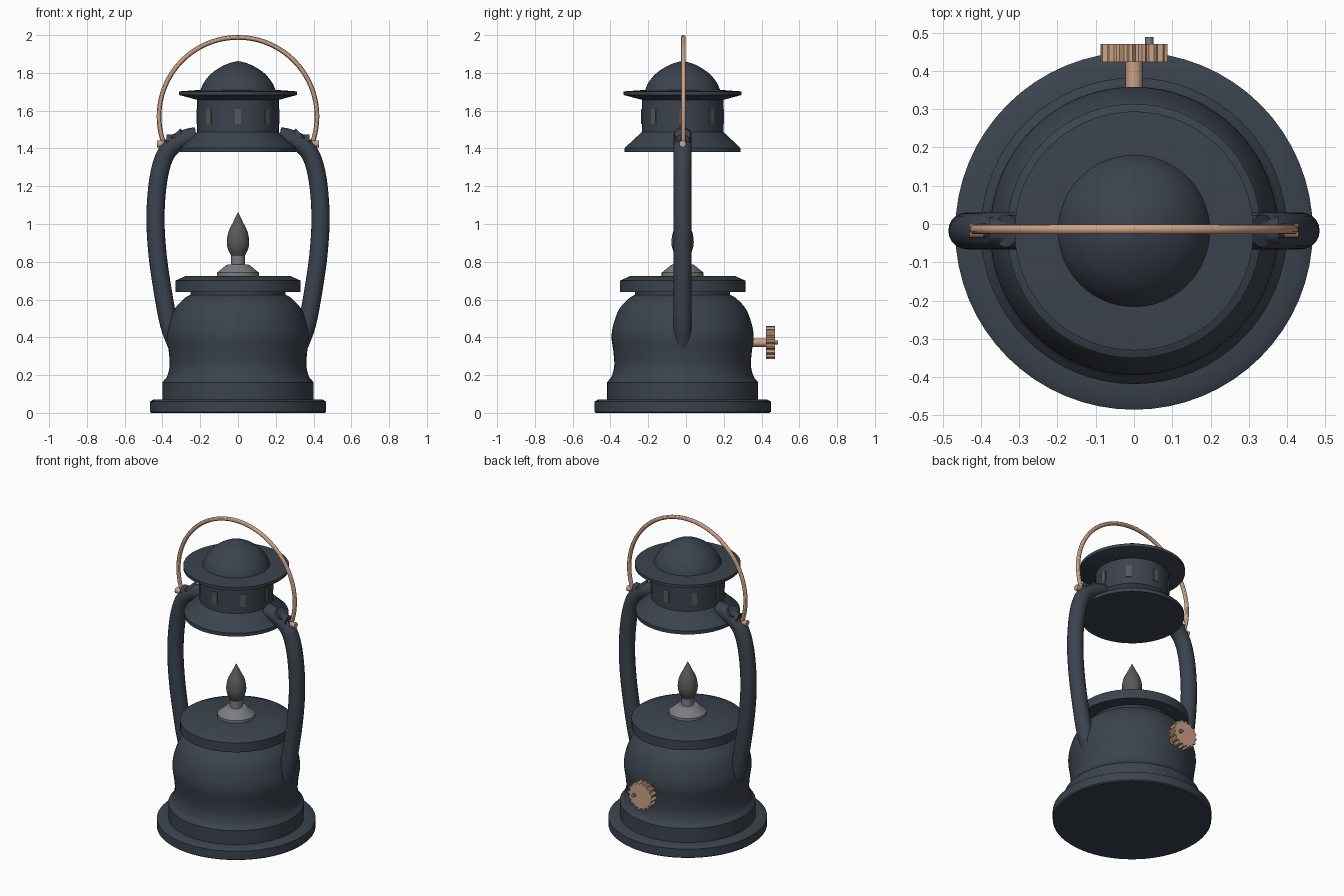
import bpy, bmesh, math
from mathutils import Vector, Matrix

if "Cube" in bpy.data.objects:
    bpy.data.objects.remove(bpy.data.objects["Cube"])

CY = -0.018  # y of the lantern axis


def material(name, rgb):
    m = bpy.data.materials.new(name)
    m.diffuse_color = (*rgb, 1)
    m.use_nodes = True
    m.node_tree.nodes["Principled BSDF"].inputs["Base Color"].default_value = m.diffuse_color
    return m


NAVY = material("dark navy enamel", (0.045, 0.056, 0.076))
COPPER = material("pale copper", (0.60, 0.36, 0.24))
STEEL = material("steel grey", (0.20, 0.205, 0.215))
CHAR = material("wick grey", (0.10, 0.10, 0.10))


def finish(name, bm, mat, angle=30):
    bmesh.ops.remove_doubles(bm, verts=bm.verts, dist=1e-5)
    bmesh.ops.recalc_face_normals(bm, faces=bm.faces)
    me = bpy.data.meshes.new(name)
    bm.to_mesh(me)
    bm.free()
    me.materials.append(mat)
    ob = bpy.data.objects.new(name, me)
    bpy.context.collection.objects.link(ob)
    bpy.ops.object.select_all(action='DESELECT')
    bpy.context.view_layer.objects.active = ob
    ob.select_set(True)
    bpy.ops.object.shade_smooth_by_angle(angle=math.radians(angle))
    return ob


def spline(pts, steps=6):
    """Smooth path through 2D points."""
    p = [Vector(q) for q in pts]
    p = [2 * p[0] - p[1]] + p + [2 * p[-1] - p[-2]]
    out = []
    for i in range(1, len(p) - 2):
        a, b, c, d = p[i - 1:i + 3]
        for k in range(steps):
            t = k / steps
            out.append(0.5 * (2 * b + (c - a) * t + (2 * a - 5 * b + 4 * c - d) * t * t
                              + (3 * b - a - 3 * c + d) * t ** 3))
    return [tuple(q) for q in out + [p[-2]]]


def bridge(bm, rings):
    for a, b in zip(rings, rings[1:]):
        for i in range(len(a)):
            j = (i + 1) % len(a)
            bm.faces.new((a[i], a[j], b[j], b[i]))
    bm.faces.new(rings[0])
    bm.faces.new(rings[-1])


def lathe(name, prof, mat, n=64):
    """Turned part around the lantern axis, profile of (radius, z)."""
    bm = bmesh.new()
    rings = []
    for r, z in prof:
        r = max(r, 0.001)
        rings.append([bm.verts.new((r * math.cos(2 * math.pi * i / n),
                                    CY + r * math.sin(2 * math.pi * i / n), z)) for i in range(n)])
    bridge(bm, rings)
    return finish(name, bm, mat)


def tube(name, pts, r, mat, y=CY, n=20):
    """Round tube along a path in the xz plane."""
    bm = bmesh.new()
    p = [Vector((a, y, b)) for a, b in pts]
    rings = []
    for i, c in enumerate(p):
        t = (p[min(i + 1, len(p) - 1)] - p[max(i - 1, 0)]).normalized()
        u = Vector((0, 1, 0))
        v = t.cross(u)
        rings.append([bm.verts.new(c + r * (u * math.cos(2 * math.pi * k / n)
                                            + v * math.sin(2 * math.pi * k / n))) for k in range(n)])
    bridge(bm, rings)
    return finish(name, bm, mat)


def rod(name, a, b, r, mat, n=24):
    """Cylinder from point a to point b."""
    a, b = Vector(a), Vector(b)
    rot = (b - a).to_track_quat('Z', 'Y').to_matrix().to_4x4()
    bm = bmesh.new()
    bmesh.ops.create_cone(bm, cap_ends=True, segments=n, radius1=r, radius2=r,
                          depth=(b - a).length, matrix=Matrix.Translation((a + b) / 2) @ rot)
    return finish(name, bm, mat)


# Base and fuel tank
lathe("base", [(0.46, 0), (0.467, 0.006), (0.467, 0.06), (0.445, 0.072), (0.38, 0.072)], NAVY)
tank = spline([(0.395, 0.168), (0.375, 0.195), (0.362, 0.25), (0.366, 0.32), (0.376, 0.40),
               (0.366, 0.47), (0.335, 0.55), (0.285, 0.605), (0.252, 0.625)])
lathe("tank", [(0.40, 0.06), (0.40, 0.162)] + tank + [(0.252, 0.645)], NAVY)
lathe("tank_lid", [(0.332, 0.64), (0.332, 0.70), (0.274, 0.726)], NAVY)

# Burner and flame
lathe("burner", [(0.111, 0.72), (0.111, 0.742), (0.06, 0.784), (0.036, 0.786), (0.036, 0.84)], STEEL, 32)
lathe("flame", spline([(0.036, 0.83), (0.054, 0.87), (0.059, 0.91), (0.05, 0.96),
                       (0.026, 1.01), (0.001, 1.062)]), CHAR, 32)

# Chimney hood, brim and dome
lathe("hood", [(0.307, 1.38), (0.307, 1.402), (0.216, 1.487), (0.216, 1.67)], NAVY)
lathe("brim", [(0.19, 1.655), (0.218, 1.658), (0.312, 1.683), (0.312, 1.702), (0.20, 1.71)], NAVY)
lathe("dome", spline([(0.20, 1.705), (0.183, 1.745), (0.148, 1.79), (0.10, 1.826),
                      (0.05, 1.85), (0.001, 1.863)]), NAVY)

# Vent windows around the hood
bm = bmesh.new()
for k in range(8):
    m = (Matrix.Translation((0, CY, 1.57)) @ Matrix.Rotation(k * math.pi / 4, 4, 'Z')
         @ Matrix.Translation((0.2155, 0, 0)) @ Matrix.Diagonal((0.009, 0.033, 0.08, 1)))
    bmesh.ops.create_cube(bm, size=1, matrix=m)
finish("vent_windows", bm, CHAR)

# Side arms, collars and bail pivots, mirrored
arm = spline([(0.325, 0.36), (0.365, 0.47), (0.396, 0.63), (0.425, 0.83), (0.437, 1.03), (0.424, 1.22),
              (0.392, 1.35), (0.34, 1.42), (0.27, 1.455), (0.22, 1.465)])
for s, side in ((1, "right"), (-1, "left")):
    tube("arm_" + side, [(s * x, z) for x, z in arm], 0.048, NAVY)
    rod("arm_collar_" + side, (s * 0.285, CY, 1.425), (s * 0.335, CY, 1.475), 0.043, NAVY, 16)
    rod("pivot_boss_" + side, (s * 0.31, CY, 1.437), (s * 0.378, CY, 1.437), 0.036, NAVY, 16)
    rod("pivot_neck_" + side, (s * 0.37, CY, 1.428), (s * 0.393, CY, 1.428), 0.02, NAVY, 16)
    rod("bail_pivot_" + side, (s * 0.388, CY, 1.424), (s * 0.43, CY, 1.424), 0.018, COPPER, 16)

# Carrying bail
lo = math.radians(-20)
bail = [(0.418 * math.cos(lo + (math.pi - 2 * lo) * i / 56),
         1.57 + 0.418 * math.sin(lo + (math.pi - 2 * lo) * i / 56)) for i in range(57)]
tube("bail", bail, 0.0125, COPPER, y=-0.014, n=12)

# Wick knob: shaft, toothed wheel, pin
KZ = 0.372
rod("knob_shaft", (0, 0.33, KZ), (0, 0.43, KZ), 0.022, COPPER)
bm = bmesh.new()
rings = [[], []]
for i in range(64):
    a = 2 * math.pi * (i + 0.5) / 64
    r = 0.088 if i % 4 < 2 else 0.077
    for ring, y in zip(rings, (0.423, 0.47)):
        ring.append(bm.verts.new((r * math.cos(a), y, KZ + r * math.sin(a))))
bridge(bm, rings)
finish("knob_wheel", bm, COPPER)
rod("knob_pin", (0.04, 0.46, KZ), (0.04, 0.488, KZ), 0.011, STEEL, 16)
